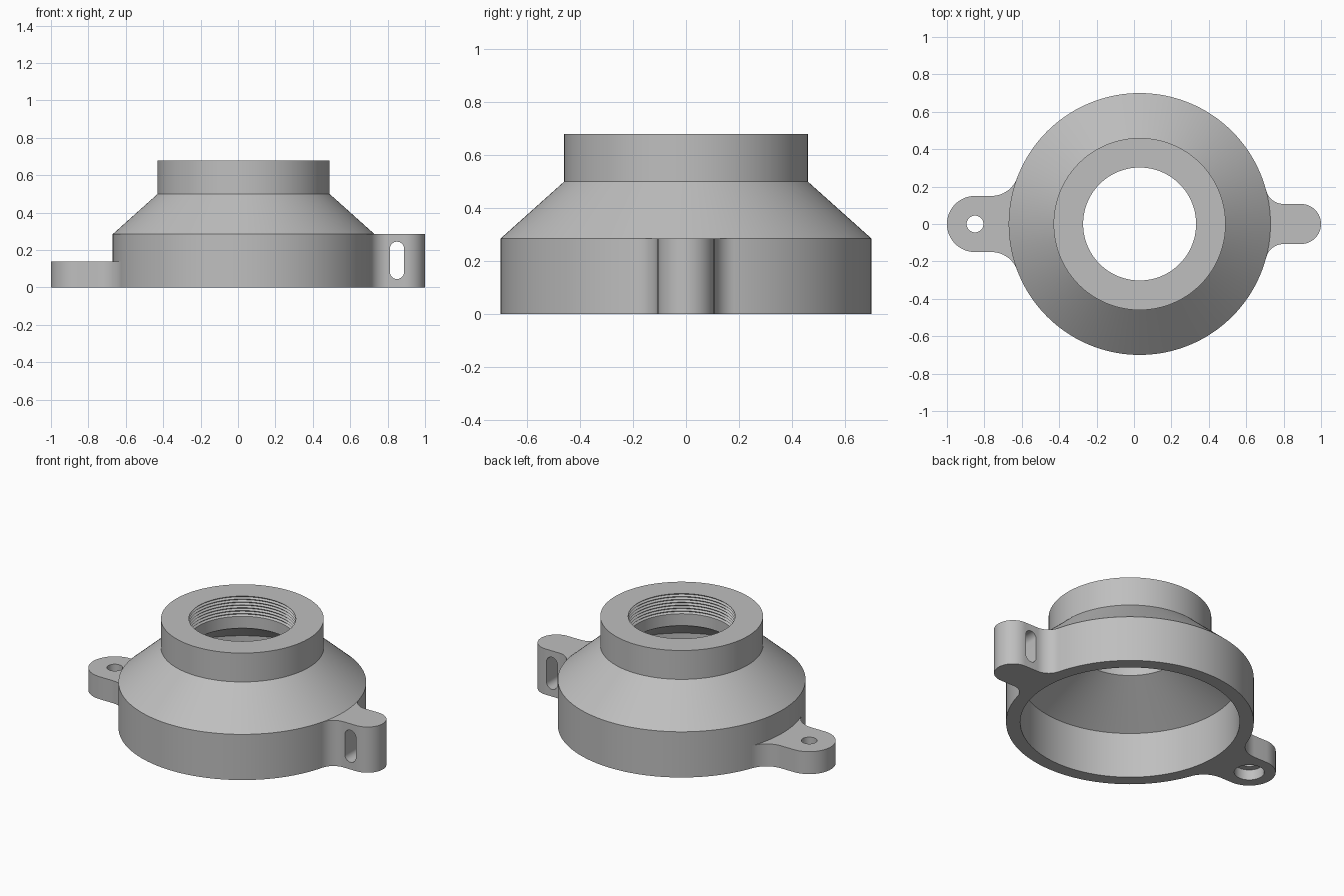
import bpy, bmesh, math
from math import sin, cos, pi, atan2, sqrt
from mathutils import Matrix, Vector

old = bpy.data.objects.get("Cube")
if old:
    bpy.data.objects.remove(old, do_unlink=True)

grey = bpy.data.materials.new("plain grey")
grey.use_nodes = True
GREY = (0.52, 0.52, 0.52, 1)
grey.diffuse_color = GREY
grey.node_tree.nodes["Principled BSDF"].inputs["Base Color"].default_value = GREY

AXIS_X = 0.03       # centre of the round body
RADIUS = 0.70
BASE_TOP = 0.285


def finish(name, bm):
    bmesh.ops.recalc_face_normals(bm, faces=bm.faces)
    mesh = bpy.data.meshes.new(name)
    bm.to_mesh(mesh)
    bm.free()
    mesh.materials.append(grey)
    obj = bpy.data.objects.new(name, mesh)
    bpy.context.collection.objects.link(obj)
    return obj


def activate(obj):
    bpy.ops.object.select_all(action='DESELECT')
    obj.select_set(True)
    bpy.context.view_layer.objects.active = obj


def smooth(obj):
    activate(obj)
    bpy.ops.object.shade_smooth_by_angle(angle=math.radians(25))


def lathe(name, profile, steps=144):
    """Closed (radius, height) profile turned about the body axis."""
    bm = bmesh.new()
    verts = [bm.verts.new((AXIS_X + r, 0, z)) for r, z in profile]
    edges = [bm.edges.new((a, b)) for a, b in zip(verts, verts[1:] + verts[:1])]
    bmesh.ops.spin(bm, geom=verts + edges, cent=(AXIS_X, 0, 0), axis=(0, 0, 1),
                   angle=2 * pi, steps=steps, use_merge=True)
    bmesh.ops.remove_doubles(bm, verts=bm.verts, dist=1e-5)
    return finish(name, bm)


def prism(name, outline, depth, matrix=Matrix()):
    bm = bmesh.new()
    face = bm.faces.new([bm.verts.new((x, y, 0)) for x, y in outline])
    top = bmesh.ops.extrude_face_region(bm, geom=[face])
    moved = [v for v in top["geom"] if isinstance(v, bmesh.types.BMVert)]
    bmesh.ops.translate(bm, verts=moved, vec=(0, 0, depth))
    bmesh.ops.transform(bm, matrix=matrix, verts=bm.verts)
    return finish(name, bm)


def arc(cx, cy, r, a0, a1, n=16):
    return [(cx + r * cos(a0 + (a1 - a0) * i / n),
             cy + r * sin(a0 + (a1 - a0) * i / n)) for i in range(n + 1)]


def lug(name, side, reach, half_width, fillet, height):
    """Rounded ear that blends into the body wall with concave fillets."""
    dx = sqrt((RADIUS + fillet) ** 2 - (half_width + fillet) ** 2)
    dy = half_width + fillet
    phi = atan2(dy, dx)
    half = arc(reach, 0, half_width, 0, pi / 2)
    half += arc(dx, dy, fillet, -pi / 2, phi - pi)
    half += arc(0, 0, RADIUS - 0.01, phi, 0, 12)
    outline = half + [(x, -y) for x, y in half[-2:0:-1]]
    return prism(name, [(AXIS_X + side * x, y) for x, y in outline], height)


def cut(obj, cutter):
    cutter.hide_render = True
    mod = obj.modifiers.new("cut", 'BOOLEAN')
    mod.operation = 'DIFFERENCE'
    mod.solver = 'EXACT'
    mod.object = cutter
    activate(obj)
    bpy.ops.object.modifier_apply(modifier=mod.name)
    bpy.data.objects.remove(cutter, do_unlink=True)


# Hollow body: base ring, cone, neck and threaded bore
BORE, TOP, PITCH, TURNS = 0.30, 0.68, 0.018, 7
outer = [(0.62, 0), (RADIUS, 0), (RADIUS, BASE_TOP), (0.46, 0.50), (0.46, TOP)]
thread = []
for i in range(TURNS):
    z = TOP - i * PITCH
    thread += [(BORE + 0.002, z), (BORE + 0.012, z - PITCH / 2)]
inner = [(BORE + 0.002, TOP - TURNS * PITCH), (BORE + 0.002, 0.48), (0.62, BASE_TOP)]
smooth(lathe("body", outer + thread + inner))

# Low right lug with a vertical screw hole, wider from below
low_lug = lug("low_lug", -1, 0.88, 0.15, 0.145, 0.14)
HOLE_X = -0.85
for radius, bottom, depth in ((0.045, -0.1, 0.4), (0.085, -0.1, 0.165)):
    circle = arc(HOLE_X, 0, radius, 0, 2 * pi, 40)[:-1]
    cut(low_lug, prism("hole_cutter", circle, depth,
                       Matrix.Translation(Vector((0, 0, bottom)))))
smooth(low_lug)

# Tall left lug with an upright slot running front to back
tall_lug = lug("tall_lug", 1, 0.863, 0.107, 0.097, BASE_TOP)
SLOT_R = 0.038
slot = arc(0.85, 0.245 - SLOT_R, SLOT_R, 0, pi) + arc(0.85, 0.045 + SLOT_R, SLOT_R, pi, 2 * pi)
upright = Matrix.Translation(Vector((0, 0.3, 0))) @ Matrix.Rotation(pi / 2, 4, 'X')
cut(tall_lug, prism("slot_cutter", slot, 0.6, upright))
smooth(tall_lug)
